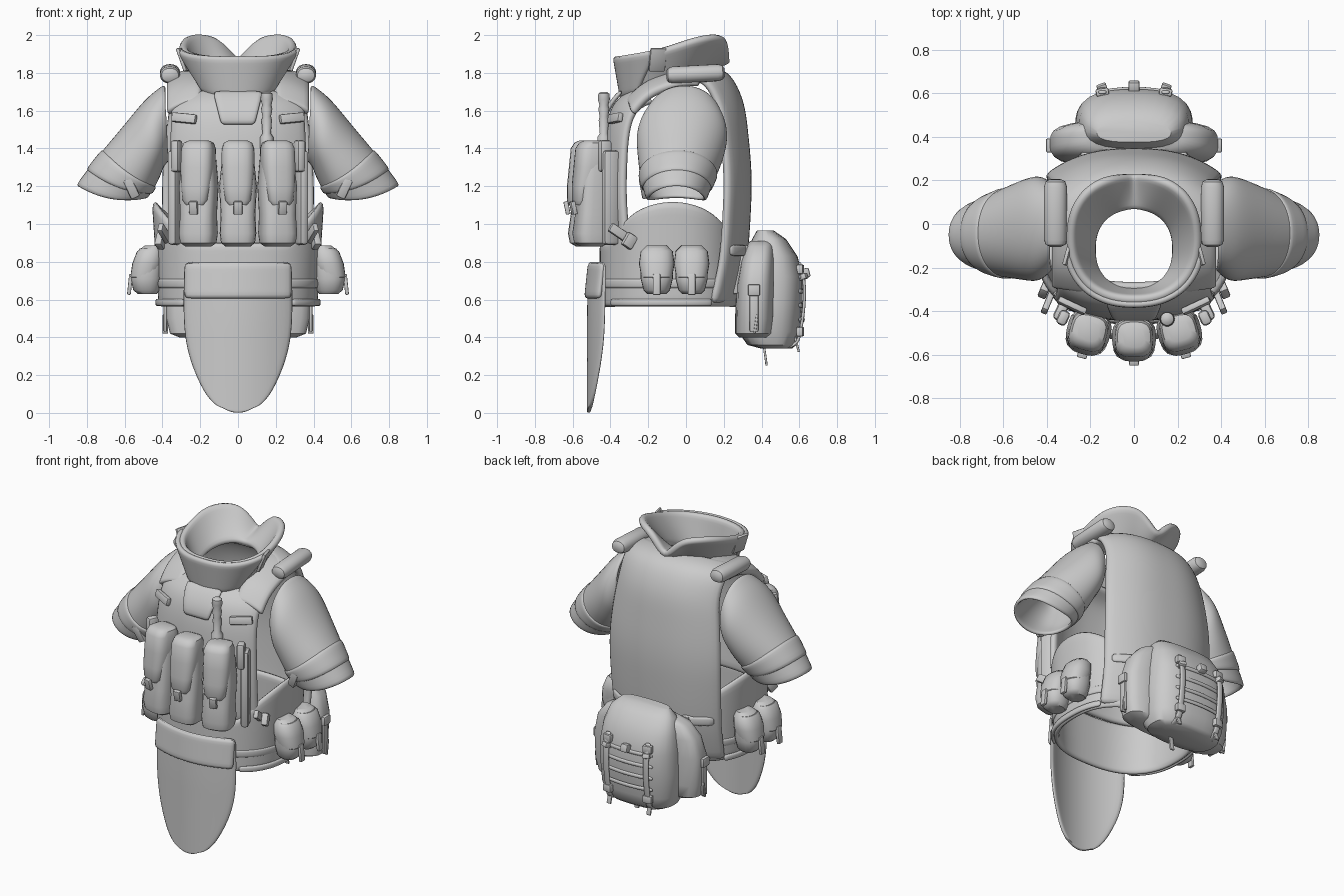
import bpy, bmesh
from math import sin, cos, pi, radians
from mathutils import Vector, Matrix, Euler

if "Cube" in bpy.data.objects:
    bpy.data.objects.remove(bpy.data.objects["Cube"])


def finish(name, bm, mirror=False, thick=0, sub=0, angle=40):
    bmesh.ops.recalc_face_normals(bm, faces=bm.faces)
    me = bpy.data.meshes.new(name)
    bm.to_mesh(me)
    bm.free()
    ob = bpy.data.objects.new(name, me)
    bpy.context.collection.objects.link(ob)
    me.shade_smooth()
    if not sub:
        me.set_sharp_from_angle(angle=radians(angle))
    if mirror:
        ob.modifiers.new("mirror", 'MIRROR').use_mirror_merge = False
    if thick:
        s = ob.modifiers.new("thickness", 'SOLIDIFY')
        s.thickness, s.offset = thick, 0
    if sub:
        s = ob.modifiers.new("smooth", 'SUBSURF')
        s.levels = s.render_levels = sub
    return ob


def along(pts, t):
    """Smooth curve through evenly spaced keys."""
    n = len(pts) - 1
    i = max(0, min(int(t * n), n - 1))
    f = t * n - i
    a, b, c, d = (Vector(pts[max(0, min(n, i + k))]) for k in (-1, 0, 1, 2))
    return 0.5 * (2 * b + (c - a) * f + (2 * a - 5 * b + 4 * c - d) * f * f + (3 * b - a - 3 * c + d) * f ** 3)


def oval(a, p):
    c, s = cos(a), sin(a)
    r = (abs(c) ** p + abs(s) ** p) ** (-1 / p)
    return r * c, r * s


def sheet(name, fn, nu, nv, thick=.03, closed=False, mirror=False, sub=1):
    bm = bmesh.new()
    cols = nu if closed else nu + 1
    g = [[bm.verts.new(fn(i / nu, j / nv)) for i in range(cols)] for j in range(nv + 1)]
    for j in range(nv):
        for i in range(nu):
            k = (i + 1) % cols
            bm.faces.new((g[j][i], g[j][k], g[j + 1][k], g[j + 1][i]))
    return finish(name, bm, mirror, thick, sub)


def loft(name, rings, p=3, n=24, m=Matrix(), mirror=False):
    """Closed body from horizontal rings (x, y, z, half x, half y)."""
    bm = bmesh.new()
    loops = []
    for x, y, z, hx, hy in rings:
        o = [oval(2 * pi * i / n, p) for i in range(n)]
        loops.append([bm.verts.new(m @ Vector((x + hx * c, y + hy * s, z))) for c, s in o])
    for a, b in zip(loops, loops[1:]):
        for i in range(n):
            bm.faces.new((a[i], a[(i + 1) % n], b[(i + 1) % n], b[i]))
    bm.faces.new(loops[0])
    bm.faces.new(loops[-1])
    return finish(name, bm, mirror)


def box(name, size, loc, rot=(0, 0, 0), bevel=.008, mirror=False):
    bm = bmesh.new()
    bmesh.ops.create_cube(bm, size=1)
    rm = Euler([radians(r) for r in rot]).to_matrix().to_4x4()
    bm.transform(Matrix.Translation(loc) @ rm @ Matrix.Diagonal((*size, 1)))
    bmesh.ops.bevel(bm, geom=bm.edges[:], offset=bevel, segments=2, affect='EDGES', profile=.5)
    return finish(name, bm, mirror)


# Front and back armour panels
FRONT = [(-.40, .88, .37), (-.42, 1.1, .37), (-.42, 1.3, .365), (-.405, 1.5, .355), (-.36, 1.63, .35), (-.27, 1.7, .36)]
BACK = [(.25, .58, .38), (.30, .8, .39), (.32, 1.05, .40), (.325, 1.25, .40), (.31, 1.45, .385), (.28, 1.65, .36),
        (.2, 1.79, .36), (.07, 1.82, .33)]


def panel(path, depth):
    def fn(u, v):
        y, z, w = along(path, v)
        t = abs(2 * u - 1)
        return ((2 * u - 1) * w, y + depth * t ** 2.6, z - .05 * t ** 3 * v ** 3)
    return fn


sheet("front_panel", panel(FRONT, .10), 16, 16, .045)
sheet("back_panel", panel(BACK, -.12), 16, 20, .045)

# Shoulder straps and shoulder rolls
SHOULDER = [(-.31, 1.64), (-.25, 1.70), (-.18, 1.745), (-.08, 1.78), (.02, 1.80), (.10, 1.80)]


def shoulder(u, v):
    y, z = along(SHOULDER, v)
    return (.19 + .185 * u, y + .03 * u * (1 - 2 * v), z - .06 * u * u)


sheet("shoulder_straps", shoulder, 5, 14, .05, mirror=True)
roll = Matrix.Translation((.36, .05, 1.795)) @ Matrix.Rotation(radians(-87), 4, 'X')
loft("shoulder_rolls", [(0, 0, -.155, .025, .02), (0, 0, -.145, .045, .037), (0, 0, -.12, .053, .045),
                        (0, 0, .12, .053, .045), (0, 0, .145, .045, .037), (0, 0, .155, .025, .02)], 2.2, 20, roll, True)

# Flared collar with raised wings, notch at the back, and overlapping throat guard (angle share, rim height)
RIM = [(0, 1.89), (0, 1.89), (0, 1.90), (0, 1.92), (0, 1.95), (0, 1.985), (0, 2.0), (0, 1.975), (0, 1.86)]


def collar(a, v, grow=0):
    c, s = oval(a, 2.3)
    zb = 1.74 - .075 * cos(a)
    zt = along(RIM, min(1, abs(a) / pi))[1]
    return ((.185 + .115 * v + grow) * s, -.12 + .06 * v - (.19 + .10 * v + grow) * c, zb + (zt - zb) * v)


sheet("collar", lambda u, v: collar((2 * u - 1) * pi, v), 48, 6, .045, closed=True)
sheet("throat_guard", lambda u, v: collar((2 * u - 1) * (.95 + .4 * v), v, .022), 18, 6, .035)
sheet("throat_tab", lambda u, v: ((2 * u - 1) * (.09 + .045 * v), -.435 + .095 * v * v, 1.525 + .18 * v), 6, 4, .025)
box("collar_tabs", (.02, .09, .13), (.29, -.15, 1.87), (0, 20, 15), mirror=True)

# Sleeves: inner x, inner z, outer x, outer z, centre y, half depth
SLEEVE = [(.375, 1.34, .385, 1.73, -.01, .19), (.40, 1.31, .48, 1.655, -.02, .23), (.425, 1.25, .61, 1.50, -.03, .215),
          (.455, 1.19, .74, 1.345, -.045, .185), (.49, 1.14, .85, 1.20, -.05, .15)]


def sleeve(u, v, g=1):
    xi, zi, xo, zo, y, h = along(SLEEVE, v)
    c, s = oval(2 * pi * u, 2.2)
    return ((xi + xo) / 2 + g * c * (xo - xi) / 2, y + g * s * h, (zi + zo) / 2 + g * c * (zo - zi) / 2 - .04 * v * (1 - c * c))


sheet("sleeves", sleeve, 24, 12, .022, True, True)
sheet("sleeve_bands", lambda u, v: sleeve(u, .68 + .17 * v, 1.05), 24, 3, .02, True, True)
box("sleeve_buckles", (.05, .03, .11), (.565, -.225, 1.19), (10, 25, 0), mirror=True)


# Hip belt with raised sides, and its bands
def belt(a, z, g=1):
    c, s = oval(a, 2.5)
    return (.405 * g * (1 + .08 * max(0, z - .6) * 2) * c, -.085 + .355 * g * s, z)


def hip(u, v):
    a = 2 * pi * u
    y = belt(a, .6)[1]
    top = .90 + .22 * max(0, 1 - ((y + .07) / .3) ** 2) ** .5
    return belt(a, .56 + (top - .56) * v)


sheet("hip_belt", hip, 48, 8, .035, closed=True)
sheet("belt_lower_band", lambda u, v: belt(-.9 + 1.5 * u, .565 + .04 * v, 1.055), 16, 2, .02, mirror=True)
sheet("belt_upper_band", lambda u, v: belt(2 * pi * u, .66 + .05 * v, 1.04), 48, 2, .015, closed=True)
sheet("waist_back_band", lambda u, v: ((2 * u - 1) * .37, .35 - .12 * abs(2 * u - 1) ** 2.6, .83 + .06 * v), 14, 2, .02)
box("side_adjuster_straps", (.03, .17, .05), (.385, -.335, .94), (-32, 0, 22), mirror=True)
box("side_adjuster_buckles", (.04, .06, .075), (.41, -.30, .91), (-32, 0, 22), mirror=True)

# Groin flap and its waistband
FLAP = [(.0, .085), (.05, .135), (.13, .19), (.27, .25), (.42, .283), (.6, .29), (.8, .285)]


def flap(u, v):
    z, w = along(FLAP, v)
    t = 2 * u - 1
    return (t * w, -.515 + .085 * (t * w / .29) ** 2 + .02 * max(0, z - .5), z + .03 * t * t * (1 - v) ** 8)


sheet("groin_flap", flap, 12, 18, .02)
sheet("groin_waistband", lambda u, v: ((2 * u - 1) * .285, -.525 + .07 * (2 * u - 1) ** 2 + .02 * v, .605 + .19 * v), 12, 5, .03)

# Three magazine pouches with flaps and pull tabs
for side, label in ((-1, "left"), (0, "middle"), (1, "right")):
    m = Matrix.Translation((.21 * side, -.53 + .03 * abs(side), 0)) @ Matrix.Rotation(radians(15 * side), 4, 'Z')
    loft(label + "_magazine_pouch", [(0, 0, .88, .065, .05), (0, 0, .90, .09, .085), (0, 0, .95, .097, .095),
                                     (0, .005, 1.05, .092, .085), (0, .01, 1.2, .1, .085), (0, .02, 1.34, .085, .075)], 3.4, 24, m)
    loft(label + "_pouch_flap", [(0, -.055, 1.10, .05, .035), (0, -.05, 1.125, .068, .05), (0, -.03, 1.2, .08, .07),
                                 (0, -.005, 1.3, .088, .085), (0, .005, 1.40, .086, .085), (0, .01, 1.43, .075, .07),
                                 (0, .01, 1.442, .05, .045)], 3.2, 24, m)
    box(label + "_pull_tab", (.045, .025, .07), m @ Vector((0, -.10, 1.085)), (12, 0, 15 * side), .005)

# Slim tool pouches at the chest edge, antenna, chest tags
box("chest_edge_pouches", (.05, .09, .5), (.335, -.40, 1.14), (0, 0, 25), .018, True)
box("chest_edge_flaps", (.05, .07, .17), (.325, -.43, 1.36), (0, 0, 25), .018, True)
loft("radio_antenna", [(0, 0, 1.36, .035, .035), (0, 0, 1.46, .035, .035), (0, 0, 1.48, .022, .022), (0, 0, 1.55, .028, .028),
                       (0, 0, 1.57, .023, .023), (0, 0, 1.61, .03, .03), (0, 0, 1.63, .024, .024), (0, 0, 1.66, .033, .033),
                       (0, 0, 1.69, .03, .03), (0, 0, 1.70, .015, .015)], 2, 14, Matrix.Translation((.152, -.435, 0)))
box("chest_tags", (.14, .03, .05), (.285, -.375, 1.56), (-12, -5, 25), .008, True)

# Paired round hip pouches on each side
for y, label in ((-.155, "front"), (.03, "rear")):
    m = Matrix.Translation((0, y, 0))
    loft(label + "_hip_pouches", [(.48, 0, .63, .05, .05), (.485, 0, .65, .07, .07), (.485, 0, .71, .082, .085),
                                  (.475, 0, .8, .078, .085), (.46, 0, .87, .06, .07)], 2.4, 20, m, True)
    loft(label + "_hip_pouch_flaps", [(.50, 0, .70, .055, .055), (.495, 0, .72, .075, .082), (.48, 0, .79, .08, .094),
                                      (.465, 0, .855, .07, .085), (.45, 0, .885, .045, .055)], 2.4, 20, m, True)
    box(label + "_hip_tabs", (.02, .04, .11), (.572, y, .68), (0, -6, 0), .005, True)
    box(label + "_hip_loops", (.07, .05, .03), (.46, y + .01, .645), bevel=.006, mirror=True)

# Rear bag: main compartment and the wider body with side pockets
loft("rear_bag", [(0, .48, .34, .19, .08), (0, .455, .36, .235, .13), (0, .44, .43, .262, .165), (0, .447, .58, .27, .17),
                  (0, .455, .72, .265, .165), (0, .455, .83, .25, .135), (0, .44, .92, .22, .09), (0, .42, .965, .17, .045)], 2.7, 32)
loft("bag_wide_body", [(0, .36, .40, .31, .08), (0, .36, .42, .36, .10), (0, .365, .5, .38, .105), (0, .37, .68, .385, .105),
                       (0, .38, .80, .355, .095), (0, .39, .88, .29, .08), (0, .40, .91, .22, .06)], 3.4, 36)
box("pocket_straps", (.018, .045, .24), (.385, .36, .55), bevel=.006, mirror=True)
box("pocket_buckles", (.028, .065, .06), (.39, .36, .65), bevel=.008, mirror=True)
box("bag_mount_straps", (.05, .1, .26), (.22, .28, .76), bevel=.01, mirror=True)

# Webbing on the rear face of the bag
for i in range(4):
    z = .48 + .075 * i
    sheet(f"bag_webbing_{i + 1}", lambda u, v: (.36 * u - .18, .622 - .7 * (.36 * u - .18) ** 2, z + .028 * v), 10, 1, .016)
REAR = [(.53, .345), (.585, .37), (.607, .44), (.625, .57), (.625, .7), (.60, .80)]
sheet("bag_vertical_straps", lambda u, v: (.125 + .04 * u, *along(REAR, v)), 2, 14, .016, mirror=True)
for z in (.43, .76):
    box("strap_buckles", (.06, .035, .05), (.145, .605, z), (0, 0, -8), .008, True)
box("bag_top_buckle", (.05, .05, .05), (0, .63, .74), (15, 0, 0))
box("bag_buckle_tails", (.045, .045, .03), (.145, .62, .72), (20, 0, -20), .006, True)
for x, y, z, t in ((.145, .585, .37, 15), (.385, .37, .47, -8)):
    box("hanging_strap_ends", (.03, .012, .10), (x, y, z), (t, 0, 0), .004, True)
box("bag_bottom_tail", (.03, .012, .10), (.06, .42, .30), (8, 0, 0), .004)
